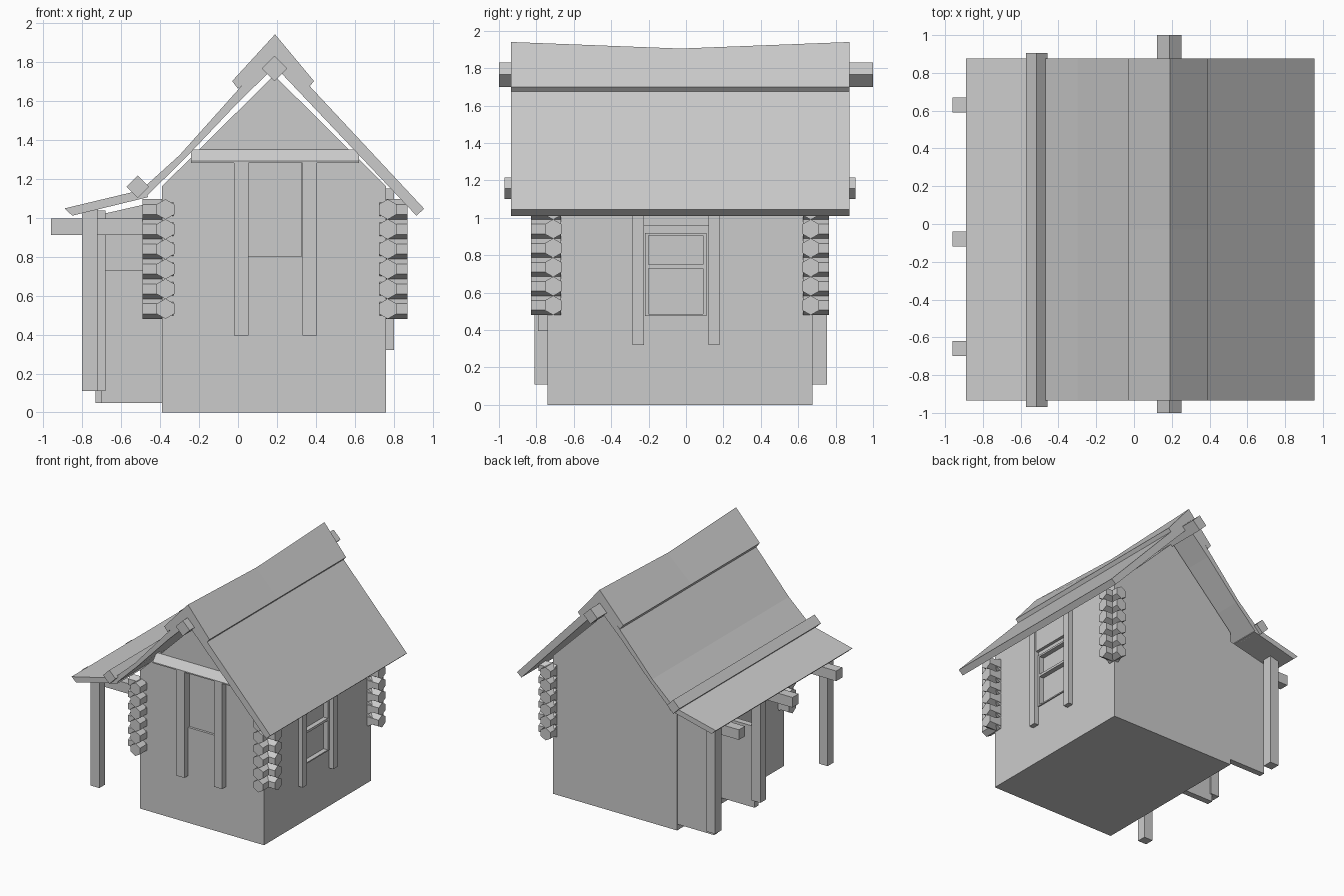
import bpy, bmesh, math

if "Cube" in bpy.data.objects:
    bpy.data.objects.remove(bpy.data.objects["Cube"])


def mesh_object(name, verts, faces):
    me = bpy.data.meshes.new(name)
    bm = bmesh.new()
    vs = [bm.verts.new(v) for v in verts]
    for f in faces:
        bm.faces.new([vs[i] for i in f])
    bmesh.ops.recalc_face_normals(bm, faces=bm.faces)
    bm.to_mesh(me)
    bm.free()
    ob = bpy.data.objects.new(name, me)
    bpy.context.collection.objects.link(ob)
    return ob


def prism(name, profile, axis, lo, hi):
    """Extrude a (x,z) profile along y, or a (y,z) profile along x."""
    n = len(profile)
    verts = [(a, t, b) if axis == 'y' else (t, a, b) for t in (lo, hi) for a, b in profile]
    faces = [list(range(n)), list(range(n, 2 * n))]
    faces += [[i, (i + 1) % n, n + (i + 1) % n, n + i] for i in range(n)]
    return mesh_object(name, verts, faces)


def box(name, x0, x1, y0, y1, z0, z1):
    return prism(name, [(x0, z0), (x1, z0), (x1, z1), (x0, z1)], 'y', y0, y1)


def ngon(a, b, r, sides, start):
    return [(a + r * math.cos(start + i * math.tau / sides),
             b + r * math.sin(start + i * math.tau / sides)) for i in range(sides)]


def cut(target, cutter):
    m = target.modifiers.new("cut", 'BOOLEAN')
    m.operation, m.object, m.solver = 'DIFFERENCE', cutter, 'EXACT'
    cutter.hide_render = True
    cutter.hide_set(True)
    cutter.display_type = 'WIRE'


# Main house body with gable
body = prism("house_walls", [(-0.39, 0), (0.76, 0), (0.76, 1.16), (0.185, 1.73), (-0.39, 1.16)],
             'y', -0.74, 0.675)

# Front door: recessed upper panel, posts, sloped ledge
cut(body, box("door_cutter", 0.055, 0.325, -0.8, -0.72, 0.8, 1.28))
for i, x in enumerate((-0.02, 0.33)):
    box(f"door_post_{i}", x, x + 0.075, -0.79, -0.72, 0.395, 1.285)
prism("gable_ledge", [(-0.72, 1.28), (-0.79, 1.28), (-0.79, 1.29), (-0.74, 1.35), (-0.72, 1.35)],
      'x', -0.24, 0.62)

# Side window: frame, recessed panes, posts and header
frame = box("window_frame", 0.74, 0.77, -0.22, 0.11, 0.475, 0.92)
for i, (z0, z1) in enumerate(((0.485, 0.73), (0.75, 0.905))):
    c = box(f"pane_cutter_{i}", 0.73, 0.9, -0.2, 0.09, z0, z1)
    cut(body, c)
    cut(frame, c)
for i, y in enumerate((-0.285, 0.12)):
    box(f"window_post_{i}", 0.74, 0.80, y, y + 0.06, 0.32, 1.15)
box("window_header", 0.74, 0.785, -0.225, 0.12, 0.955, 1.13)

# Stacked hexagonal log ends at three corners
for name, cx, cy, sx, sy in (("front_left", -0.372, -0.71, -1, -1),
                             ("front_right", 0.768, -0.71, 1, -1),
                             ("back_right", 0.768, 0.667, 1, 1)):
    tip_x = -0.49 if sx < 0 else 0.87
    tip_y = -0.83 if sy < 0 else 0.765
    for i in range(6):
        z = 0.532 + i * 0.102
        prism(f"log_x_{name}_{i}", ngon(cy, z, 0.052, 6, math.pi / 2), 'x',
              *sorted((cx - sx * 0.042, tip_x)))
        prism(f"log_y_{name}_{i}", ngon(cx, z, 0.052, 6, math.pi / 2), 'y',
              *sorted((cy - sy * 0.042, tip_y)))

# Porch: back wall, half wall, posts and roof beams
prism("porch_back_wall", [(-0.73, 0.05), (-0.38, 0.05), (-0.38, 1.09), (-0.73, 1.01)], 'y', 0.62, 0.67)
box("porch_half_wall", -0.70, -0.38, 0.04, 0.09, 0.05, 0.73)
box("porch_front_post", -0.80, -0.72, -0.81, -0.735, 0.11, 1.045)
box("porch_middle_post", -0.76, -0.68, 0.025, 0.10, 0.11, 1.035)
box("porch_back_post", -0.80, -0.72, 0.675, 0.755, 0.11, 1.045)
for i, y in enumerate((-0.66, -0.08, 0.63)):
    box(f"porch_beam_{i}", -0.96, -0.38, y - 0.04, y + 0.04, 0.91, 0.995)

# Roof sheets
Y0, Y1 = -0.935, 0.875
prism("roof_right", [(0.19, 1.865), (0.19, 1.775), (0.915, 1.01), (0.955, 1.045)], 'y', Y0, Y1)
prism("roof_left", [(0.19, 1.865), (0.19, 1.775), (0.0, 1.59), (-0.28, 1.295), (-0.48, 1.10),
                    (-0.51, 1.13), (-0.30, 1.32), (0.0, 1.655)], 'y', Y0, Y1)
prism("porch_roof", [(-0.89, 1.047), (-0.85, 1.01), (-0.46, 1.105), (-0.48, 1.145)], 'y', Y0, Y1)

# Ridge cap with sagging middle
section = [(-0.03, 1.70), (0.19, 1.94), (0.39, 1.70), (0.36, 1.665), (0.19, 1.84), (0.0, 1.66)]
verts = [(x, y, z - (sag if i == 1 else 0))
         for y, sag in ((Y0, 0), (-0.03, 0.035), (Y1, 0)) for i, (x, z) in enumerate(section)]
quads = [[k * 6 + i, k * 6 + (i + 1) % 6, k * 6 + 6 + (i + 1) % 6, k * 6 + 6 + i]
         for k in range(2) for i in range(6)]
mesh_object("ridge_cap", verts, [list(range(6)), list(range(12, 18))] + quads)

# Diamond-set poles on the ridge and eave
prism("ridge_beam", ngon(0.187, 1.765, 0.065, 4, 0), 'y', -1.0, 1.0)
prism("eave_pole", ngon(-0.515, 1.158, 0.058, 4, 0), 'y', -0.97, 0.905)
